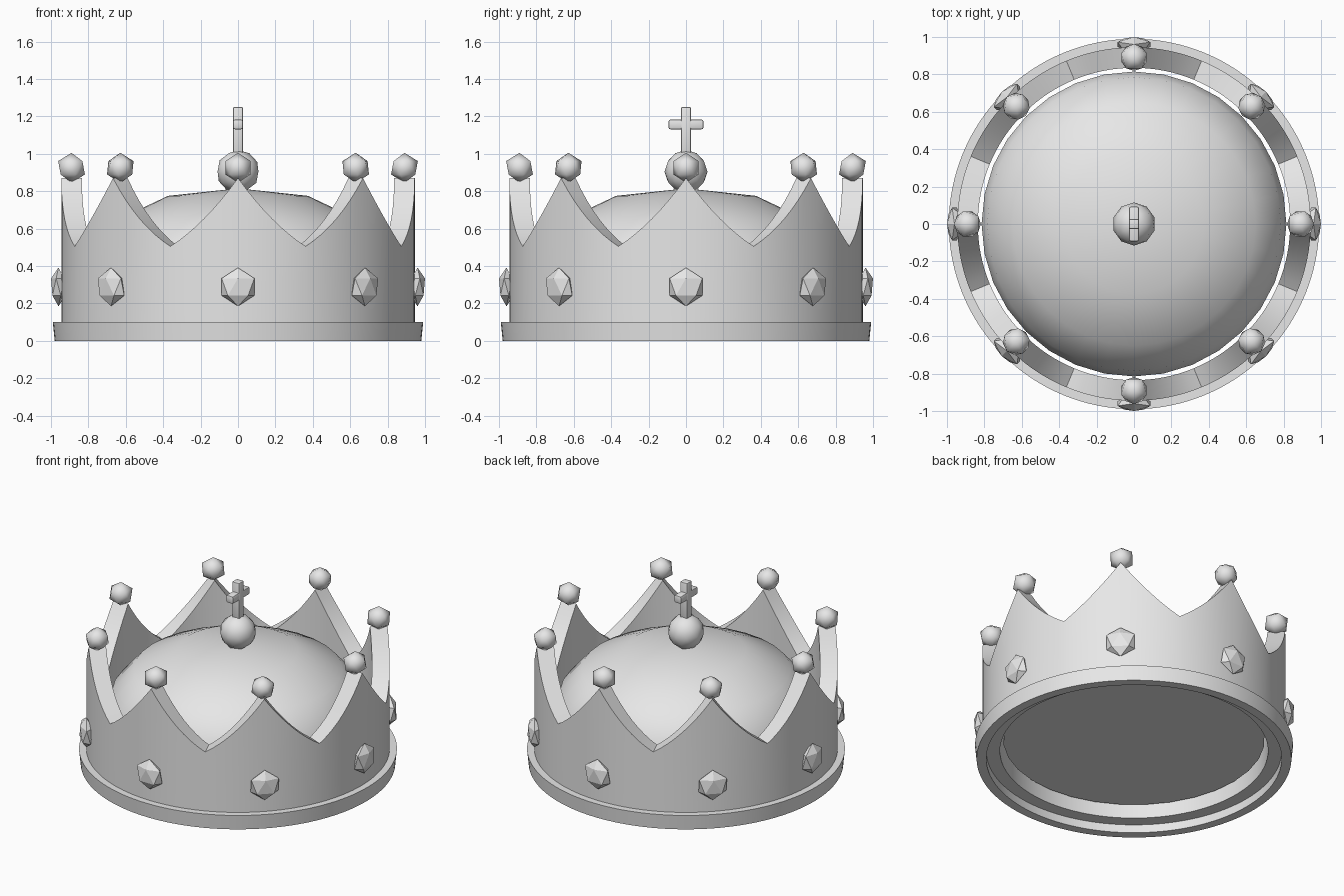
import bpy, bmesh, math
from mathutils import Matrix

if "Cube" in bpy.data.objects:
    bpy.data.objects.remove(bpy.data.objects["Cube"])

metal = bpy.data.materials.new("plain grey metal")
metal.diffuse_color = (0.8, 0.8, 0.8, 1)
metal.use_nodes = True
metal.node_tree.nodes["Principled BSDF"].inputs["Base Color"].default_value = metal.diffuse_color


def finish(bm, name, smooth=True):
    bmesh.ops.recalc_face_normals(bm, faces=bm.faces)
    mesh = bpy.data.meshes.new(name)
    bm.to_mesh(mesh)
    bm.free()
    mesh.materials.append(metal)
    ob = bpy.data.objects.new(name, mesh)
    bpy.context.collection.objects.link(ob)
    if smooth:
        bpy.ops.object.select_all(action='DESELECT')
        ob.select_set(True)
        bpy.context.view_layer.objects.active = ob
        bpy.ops.object.shade_smooth_by_angle(angle=math.radians(35))
    return ob


def revolve(name, section, steps, closed=True):
    """Sweep a section round z; section(angle) gives (radius, z) points."""
    bm = bmesh.new()
    rings = []
    for i in range(steps):
        a = 2 * math.pi * i / steps
        rings.append([bm.verts.new((r * math.cos(a), r * math.sin(a), z))
                      for r, z in section(a)])
    n = len(rings[0])
    for i in range(steps):
        p, q = rings[i], rings[(i + 1) % steps]
        for j in range(n if closed else n - 1):
            k = (j + 1) % n
            bm.faces.new((p[j], q[j], q[k], p[k]))
    bmesh.ops.remove_doubles(bm, verts=bm.verts, dist=1e-5)
    return finish(bm, name)


def crest(a):
    """Height of the pointed rim: eight peaks with slightly hollow sides."""
    step = math.pi / 4
    t = abs(a / step - round(a / step)) * 2
    return 0.87 - 0.51 * t + 0.145 * t * t


# Flared rim at the foot and the band with its points
revolve("base_ring", lambda a: [(0.92, 0), (0.98, 0), (0.99, 0.1), (0.92, 0.1)], 128)
revolve("pointed_band", lambda a: [(0.835, 0.056), (0.945, 0.056),
                                   (0.945, crest(a)), (0.835, crest(a))], 128)

# Cushioned cap inside the band, closed underneath
revolve("inner_cap", lambda a: [(0, 0.14), (0.815, 0.14), (0.815, 0.36), (0.785, 0.49),
                                (0.65, 0.645), (0.374, 0.775), (0, 0.815)], 32, closed=False)

# Ball on each point and flattened gem below it
for i in range(8):
    turn = Matrix.Rotation(i * math.pi / 4, 4, 'Z')
    bm = bmesh.new()
    bmesh.ops.create_icosphere(bm, subdivisions=1, radius=0.08,
                               matrix=turn @ Matrix.Translation((0.89, 0, 0.925)))
    ball = finish(bm, f"point_ball_{i + 1}", smooth=False)
    ball.data.shade_smooth()
    bm = bmesh.new()
    bmesh.ops.create_icosphere(bm, subdivisions=1, radius=0.103,
                               matrix=turn @ Matrix.Translation((0.96, 0, 0.288))
                               @ Matrix.Diagonal((0.43, 1, 1, 1)))
    finish(bm, f"gem_{i + 1}", smooth=False)

# Orb on the cap
bm = bmesh.new()
bmesh.ops.create_icosphere(bm, subdivisions=2, radius=0.115,
                           matrix=Matrix.Translation((0, 0, 0.905)))
finish(bm, "top_orb", smooth=False).data.shade_smooth()

# Cross on the orb: upright and arms with softened edges
for name, size, z in (("cross_upright", (0.056, 0.056, 0.27), 1.115),
                      ("cross_arms", (0.052, 0.186, 0.052), 1.157)):
    bm = bmesh.new()
    bmesh.ops.create_cube(bm, size=1, matrix=Matrix.Translation((0, 0, z))
                          @ Matrix.Diagonal((*size, 1)))
    bmesh.ops.bevel(bm, geom=bm.edges[:], offset=0.009, segments=2,
                    profile=0.5, affect='EDGES')
    finish(bm, name)
